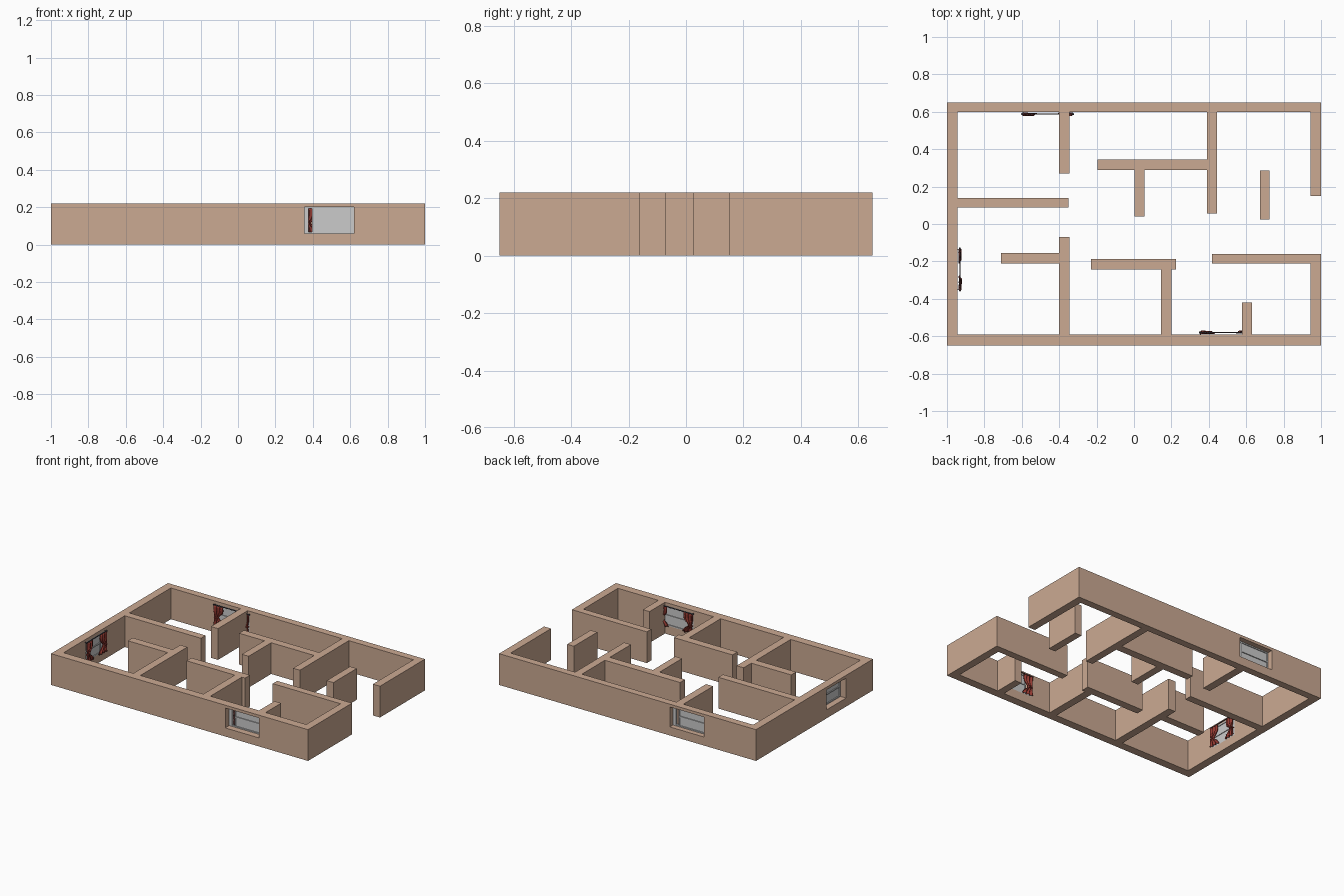
import bpy, bmesh, math
from mathutils import Matrix, Vector

if "Cube" in bpy.data.objects:
    bpy.data.objects.remove(bpy.data.objects["Cube"])

H = 0.22                 # wall height
Z0, Z1 = 0.06, 0.20      # window opening


def material(name, rgb):
    m = bpy.data.materials.new(name)
    m.diffuse_color = (*rgb, 1)
    m.use_nodes = True
    m.node_tree.nodes["Principled BSDF"].inputs["Base Color"].default_value = m.diffuse_color
    return m


PLASTER = material("plaster", (0.60, 0.40, 0.29))
CLOTH = material("red_cloth", (0.28, 0.04, 0.03))
DARK = material("dark_metal", (0.06, 0.05, 0.06))


def finish(name, bm, mat=None, matrix=Matrix()):
    mesh = bpy.data.meshes.new(name)
    bm.to_mesh(mesh)
    bm.free()
    ob = bpy.data.objects.new(name, mesh)
    bpy.context.collection.objects.link(ob)
    ob.matrix_world = matrix
    if mat:
        mesh.materials.append(mat)
    return ob


def add_box(bm, x0, x1, y0, y1, z0, z1):
    size = Matrix.Diagonal((x1 - x0, y1 - y0, z1 - z0, 1))
    mid = Vector((x0 + x1, y0 + y1, z0 + z1)) / 2
    bmesh.ops.create_cube(bm, size=1, matrix=Matrix.Translation(mid) @ size)


def box(name, dims, mat=None, matrix=Matrix()):
    bm = bmesh.new()
    add_box(bm, *dims)
    return finish(name, bm, mat, matrix)


# Walls: x range, y range
walls = {
    "back_wall": (-1, 1, 0.60, 0.65),
    "front_wall": (-1, 1, -0.65, -0.592),
    "left_wall": (-1, -0.943, -0.592, 0.60),
    "right_wall_rear": (0.945, 1, 0.15, 0.60),
    "right_wall_front": (0.945, 1, -0.592, -0.16),
    "rear_left_divider": (-0.40, -0.345, 0.27, 0.60),
    "left_cross_wall": (-0.943, -0.35, 0.088, 0.14),
    "rear_hall_wall": (-0.195, 0.39, 0.29, 0.345),
    "hall_stub": (0.002, 0.055, 0.04, 0.29),
    "rear_right_divider": (0.39, 0.443, 0.055, 0.60),
    "free_wall": (0.673, 0.725, 0.025, 0.285),
    "front_left_cross_wall": (-0.71, -0.40, -0.21, -0.155),
    "front_left_divider": (-0.40, -0.345, -0.592, -0.07),
    "front_hall_wall": (-0.23, 0.225, -0.243, -0.188),
    "front_middle_divider": (0.145, 0.20, -0.592, -0.243),
    "front_right_cross_wall": (0.417, 0.945, -0.21, -0.16),
    "front_right_stub": (0.578, 0.63, -0.592, -0.42),
}
wall_obs = {n: box(n, (*d, 0, H), PLASTER) for n, d in walls.items()}


def curtain(name, side, half, matrix):
    # Pleated cloth, gathered at a tie and flaring again below
    bm = bmesh.new()
    n, rows = 16, 10
    outer = half + 0.005
    grid = []
    for j in range(rows + 1):
        t = j / rows
        pinch = math.exp(-((t - 0.6) / 0.2) ** 2)
        width = 0.072 + 0.012 * t - 0.05 * pinch
        row = []
        for i in range(n + 1):
            s = i / n
            u = outer - 0.008 * pinch - width * s
            v = 0.013 + (0.005 + 0.003 * t) * math.sin(s * math.tau * 3)
            row.append(bm.verts.new((side * u, v, 0.197 - 0.137 * t)))
        grid.append(row)
    for a, b in zip(grid, grid[1:]):
        for i in range(n):
            bm.faces.new((a[i], a[i + 1], b[i + 1], b[i])).smooth = True
    ob = finish(name, bm, CLOTH, matrix)
    mod = ob.modifiers.new("thickness", "SOLIDIFY")
    mod.thickness = 0.002
    # Tie band
    c = side * (outer - 0.019)
    box(name + "_tie", (c - 0.013, c + 0.013, 0.004, 0.022, 0.110, 0.116), CLOTH, matrix)


def window(name, wall, x, y, angle, half):
    # Local frame: x along the wall, y into the room, origin on the inner face
    m = Matrix.Translation((x, y, 0)) @ Matrix.Rotation(math.radians(angle), 4, "Z")
    cutter = box(name + "_cutter", (-half, half, -0.1, 0.05, Z0, Z1), None, m)
    cutter.hide_render = True
    cutter.display_type = "WIRE"
    mod = wall_obs[wall].modifiers.new("opening", "BOOLEAN")
    mod.operation = "DIFFERENCE"
    mod.solver = "EXACT"
    mod.object = cutter

    # Frame with a sliding sash and a middle rail
    bm = bmesh.new()
    b = 0.008
    for u0, u1, z0, z1 in ((-half, half, Z0, Z0 + b), (-half, half, Z1 - b, Z1),
                           (-half, -half + 0.022, Z0 + b, Z1 - b),
                           (half - b, half, Z0 + b, Z1 - b),
                           (-half + 0.04, -half + 0.048, Z0 + b, Z1 - b),
                           (-half + 0.048, half - b, 0.127, 0.135)):
        add_box(bm, u0, u1, -0.014, 0, z0, z1)
    finish(name + "_frame", bm, None, m)
    box(name + "_pane", (-half + 0.048, half - b, -0.008, -0.005, Z0 + b, Z1 - b), None, m)

    # Curtain rod with ball ends
    bm = bmesh.new()
    spin = Matrix.Translation((0, 0.012, 0.2)) @ Matrix.Rotation(math.pi / 2, 4, "Y")
    bmesh.ops.create_cone(bm, cap_ends=True, segments=12, radius1=0.003,
                          radius2=0.003, depth=2 * half + 0.01, matrix=spin)
    for s in (-1, 1):
        bmesh.ops.create_uvsphere(bm, u_segments=12, v_segments=8, radius=0.005,
                                  matrix=Matrix.Translation((s * (half + 0.005), 0.012, 0.2)))
        add_box(bm, s * half - 0.002, s * half + 0.002, 0, 0.012, 0.198, 0.202)
    finish(name + "_curtain_rod", bm, DARK, m)

    for side, label in ((-1, "left"), (1, "right")):
        curtain(f"{name}_{label}_curtain", side, half, m)


window("front_window", "front_wall", 0.488, -0.592, 0, 0.132)
window("back_window", "back_wall", -0.462, 0.60, 180, 0.132)
window("side_window", "left_wall", -0.943, -0.243, -90, 0.108)
